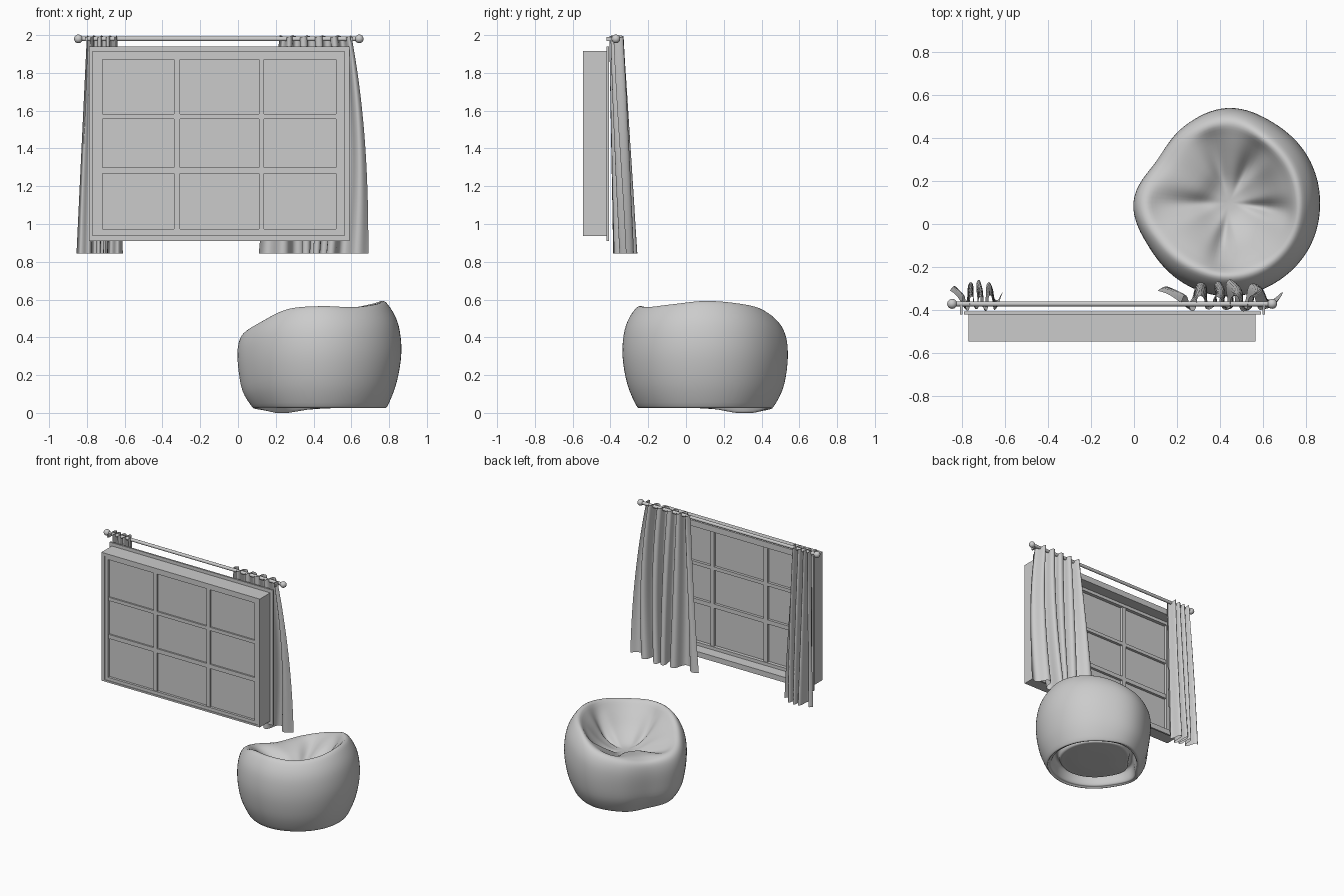
import bpy, bmesh, math
from math import sin, cos, pi, radians

if "Cube" in bpy.data.objects:
    bpy.data.objects.remove(bpy.data.objects["Cube"])


def make(name, bm, smooth=None):
    bmesh.ops.recalc_face_normals(bm, faces=bm.faces)
    me = bpy.data.meshes.new(name)
    bm.to_mesh(me)
    bm.free()
    ob = bpy.data.objects.new(name, me)
    bpy.context.collection.objects.link(ob)
    if smooth:
        bpy.ops.object.select_all(action='DESELECT')
        bpy.context.view_layer.objects.active = ob
        ob.select_set(True)
        bpy.ops.object.shade_smooth_by_angle(angle=radians(smooth))
    return ob


def add_box(bm, x0, x1, y0, y1, z0, z1):
    vs = bmesh.ops.create_cube(bm, size=1)['verts']
    for v in vs:
        v.co = ((x0 + x1) / 2 + v.co.x * (x1 - x0),
                (y0 + y1) / 2 + v.co.y * (y1 - y0),
                (z0 + z1) / 2 + v.co.z * (z1 - z0))


def ring_frame(name, outer, inner, y0, y1):
    # rectangular picture-frame with a hole; rects are x0, x1, z0, z1
    bm = bmesh.new()
    loops = []
    for (a, b, c, d), y in ((outer, y0), (outer, y1), (inner, y1), (inner, y0)):
        loops.append([bm.verts.new(p) for p in
                      ((a, y, c), (b, y, c), (b, y, d), (a, y, d))])
    for i in range(4):
        p, q = loops[i], loops[(i + 1) % 4]
        for j in range(4):
            k = (j + 1) % 4
            bm.faces.new((p[j], p[k], q[k], q[j]))
    return make(name, bm)


# Window: deep casing, room-side trim, sash with bars, glass
ring_frame("window_casing", (-.77, .565, .937, 1.915), (-.744, .544, .95, 1.895), -.545, -.41)
ring_frame("window_trim", (-.79, .59, .91, 1.94), (-.744, .544, .95, 1.895), -.42, -.407)
ring_frame("sash_frame", (-.744, .544, .95, 1.895), (-.717, .518, .974, 1.871), -.54, -.49)
bm = bmesh.new()
for x0, x1 in ((-.34, -.308), (.111, .138)):
    add_box(bm, x0, x1, -.535, -.495, .974, 1.871)
for z0, z1 in ((1.267, 1.299), (1.556, 1.582)):
    add_box(bm, -.717, .518, -.534, -.496, z0, z1)
make("sash_bars", bm)
bm = bmesh.new()
add_box(bm, -.717, .518, -.522, -.516, .974, 1.871)
make("glass", bm)

# Curtain rod, end balls and wall brackets
RY, RZ = -.371, 1.98
bpy.ops.mesh.primitive_cylinder_add(vertices=24, radius=.012, depth=1.49,
                                    location=(-.1025, RY, RZ), rotation=(0, pi / 2, 0))
bpy.context.object.name = "curtain_rod"
bpy.ops.object.shade_smooth_by_angle()
for side, x in (("left", -.845), ("right", .642)):
    bpy.ops.mesh.primitive_uv_sphere_add(segments=24, ring_count=12, radius=.023,
                                         location=(x, RY, RZ))
    bpy.context.object.name = "rod_ball_" + side
    bpy.ops.object.shade_smooth_by_angle()
for side, x in (("left", -.803), ("right", .602)):
    bm = bmesh.new()
    add_box(bm, x - .006, x + .006, -.42, RY, 1.97, 1.99)
    make("rod_bracket_" + side, bm)


# Curtains: pleated sheets, tight on the rod and flaring downwards
def curtain(name, top, bottom, folds, dense, power):
    bm = bmesh.new()
    n, m = folds * 20, 24
    grid = []
    for j in range(m + 1):
        v = j / m
        s = 1 - (1 - v) ** power
        x0 = top[0] + (bottom[0] - top[0]) * v
        x1 = top[1] + (bottom[1] - top[1]) * s
        row = []
        for i in range(n + 1):
            u = i / n
            w = u + dense * v * sin(2 * pi * u) / (2 * pi)
            ph = 2 * pi * folds * u + .5 * sin(5 * u + 2 * v)
            env = 1 - (.65 * v) * (1 - sin(pi * u))
            amp = (.038 + .036 * v) * env * (.87 + .13 * sin(9 * u + 1))
            x = x0 + (x1 - x0) * w - (x1 - x0) / folds * .1 * sin(2 * ph) * sin(pi * u)
            y = -.368 + .046 * v + amp * sin(ph)
            z = 1.993 - 1.148 * v + .006 * (1 - v) * cos(ph)
            row.append(bm.verts.new((x, y, z)))
        grid.append(row)
    for a, b in zip(grid, grid[1:]):
        for i in range(n):
            bm.faces.new((a[i], a[i + 1], b[i + 1], b[i]))
    make(name, bm, 60)


curtain("curtain_left", (-.80, -.64), (-.855, -.61), 4, .5, 1.3)
curtain("curtain_right", (.22, .60), (.11, .69), 5, .6, 2.4)


# Bean bag: outline radius and rim height every 30 degrees, swept profile
def spline(p0, p1, p2, p3, t):
    return .5 * (2 * p1 + (p2 - p0) * t + (2 * p0 - 5 * p1 + 4 * p2 - p3) * t * t
                 + (3 * p1 - p0 - 3 * p2 + p3) * t ** 3)


def around(table, a):
    f = a / (2 * pi) * len(table)
    i = int(f)
    return spline(*[table[(i + k) % len(table)] for k in (-1, 0, 1, 2)], f - i)


def bump(a, deg, width):
    d = (a - radians(deg) + pi) % (2 * pi) - pi
    return math.exp(-(d / radians(width)) ** 2)


RAD = [.425, .425, .425, .44, .41, .385, .442, .425, .43, .437, .432, .43]
RIM = [.592, .58, .55, .48, .43, .40, .425, .485, .55, .565, .56, .575]
CREASES = ((105, 13, .04), (62, 12, .05), (-8, 11, .06), (262, 12, .05), (182, 14, .04))


def bag_profile(a):
    h = around(RIM, a)
    low = (.595 - h) / .17
    base = .035 * (1 - bump(a, 135, 38))
    pts = [(0, .06), (.3, .06), (.52, .065), (.6, .07), (.63, .11), (.7, .11), (.74, base + .01),
           (.78, base), (.825, .035 - .4 * (.035 - base)), (.94, .27 * h), (1 - .01 * low, .54 * h),
           (.965 + .035 * low, .78 * h), (.86 + .1 * low, .94 * h), (.75 + .12 * low, h),
           (.62 + .1 * low, .6 * h + .16), (.42, .375 + .1 * (h - .4)), (.2, .335), (0, .325)]
    out = []
    for i in range(len(pts) - 1):
        q = [pts[max(0, min(len(pts) - 1, i + k))] for k in (-1, 0, 1, 2)]
        for t in (0, .25, .5, .75):
            r, z = (spline(*[p[c] for p in q], t) for c in (0, 1))
            if i >= 13:  # creases radiating from the seat
                reach = sin(pi * min(1, (i - 13 + t) / 3.4)) ** 1.5
                z += reach * (.015 - sum(d * bump(a, g, w) for g, w, d in CREASES))
            out.append((max(r, 0), z))
    return out[1:]


bm = bmesh.new()
N, CX, CY = 96, .44, .10
cols = []
for k in range(N):
    a = 2 * pi * k / N
    R = around(RAD, a)
    cols.append([bm.verts.new((CX + R * r * cos(a), CY + R * r * sin(a), max(z, 0)))
                 for r, z in bag_profile(a)])
bottom = bm.verts.new((CX, CY, .06))
seat = bm.verts.new((CX, CY, .325))
for k in range(N):
    p, q = cols[k], cols[(k + 1) % N]
    bm.faces.new((bottom, q[0], p[0]))
    bm.faces.new((seat, p[-1], q[-1]))
    for i in range(len(p) - 1):
        bm.faces.new((p[i], q[i], q[i + 1], p[i + 1]))
make("bean_bag", bm, 60)
